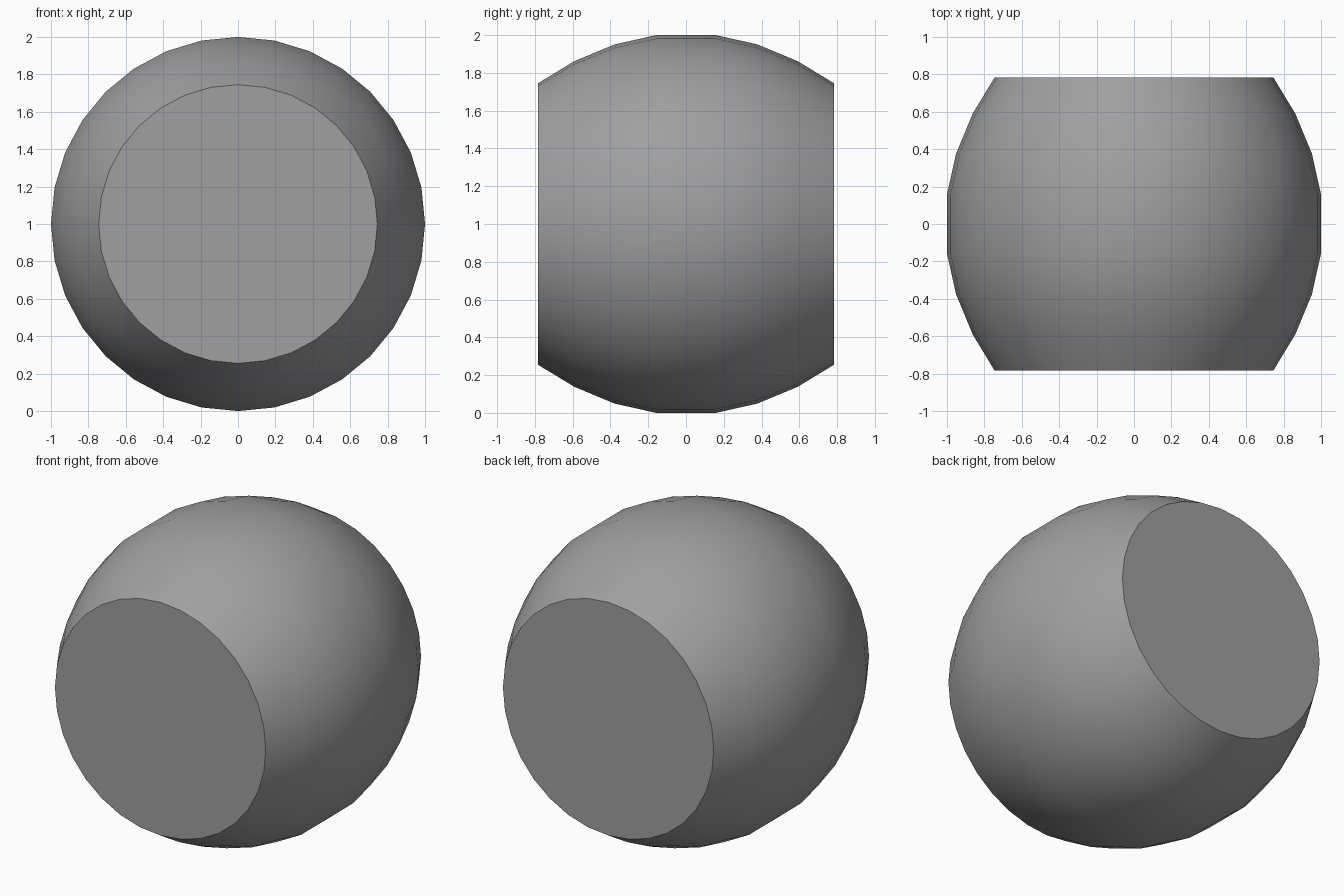
import bpy, bmesh, math

cube = bpy.data.objects.get("Cube")
if cube:
    bpy.data.objects.remove(cube, do_unlink=True)

SIDES = 32
# half profile: distance from the middle along y, radius
HALF = [(0.157, 1.0), (0.377, 0.951), (0.591, 0.862), (0.784, 0.745)]
profile = [(-y, r) for y, r in reversed(HALF)] + HALF

# material
grey = bpy.data.materials.new("mid grey")
grey.use_nodes = True
colour = (0.35, 0.35, 0.35, 1.0)
grey.diffuse_color = colour
grey.node_tree.nodes["Principled BSDF"].inputs["Base Color"].default_value = colour

# barrel-shaped body lathed around the y axis, closed by flat ends
bm = bmesh.new()
rings = []
for y, r in profile:
    angles = [2 * math.pi * i / SIDES for i in range(SIDES)]
    rings.append([bm.verts.new((r * math.cos(a), y, 1 + r * math.sin(a))) for a in angles])
for a, b in zip(rings, rings[1:]):
    for i in range(SIDES):
        j = (i + 1) % SIDES
        bm.faces.new((a[i], a[j], b[j], b[i]))
bm.faces.new(rings[0])
bm.faces.new(rings[-1])
bmesh.ops.recalc_face_normals(bm, faces=bm.faces[:])

mesh = bpy.data.meshes.new("truncated_ball")
bm.to_mesh(mesh)
bm.free()
mesh.materials.append(grey)
body = bpy.data.objects.new("truncated_ball", mesh)
bpy.context.collection.objects.link(body)

# smooth sides, crisp rims
bpy.ops.object.select_all(action='DESELECT')
body.select_set(True)
bpy.context.view_layer.objects.active = body
bpy.ops.object.shade_smooth_by_angle(angle=math.radians(35))
